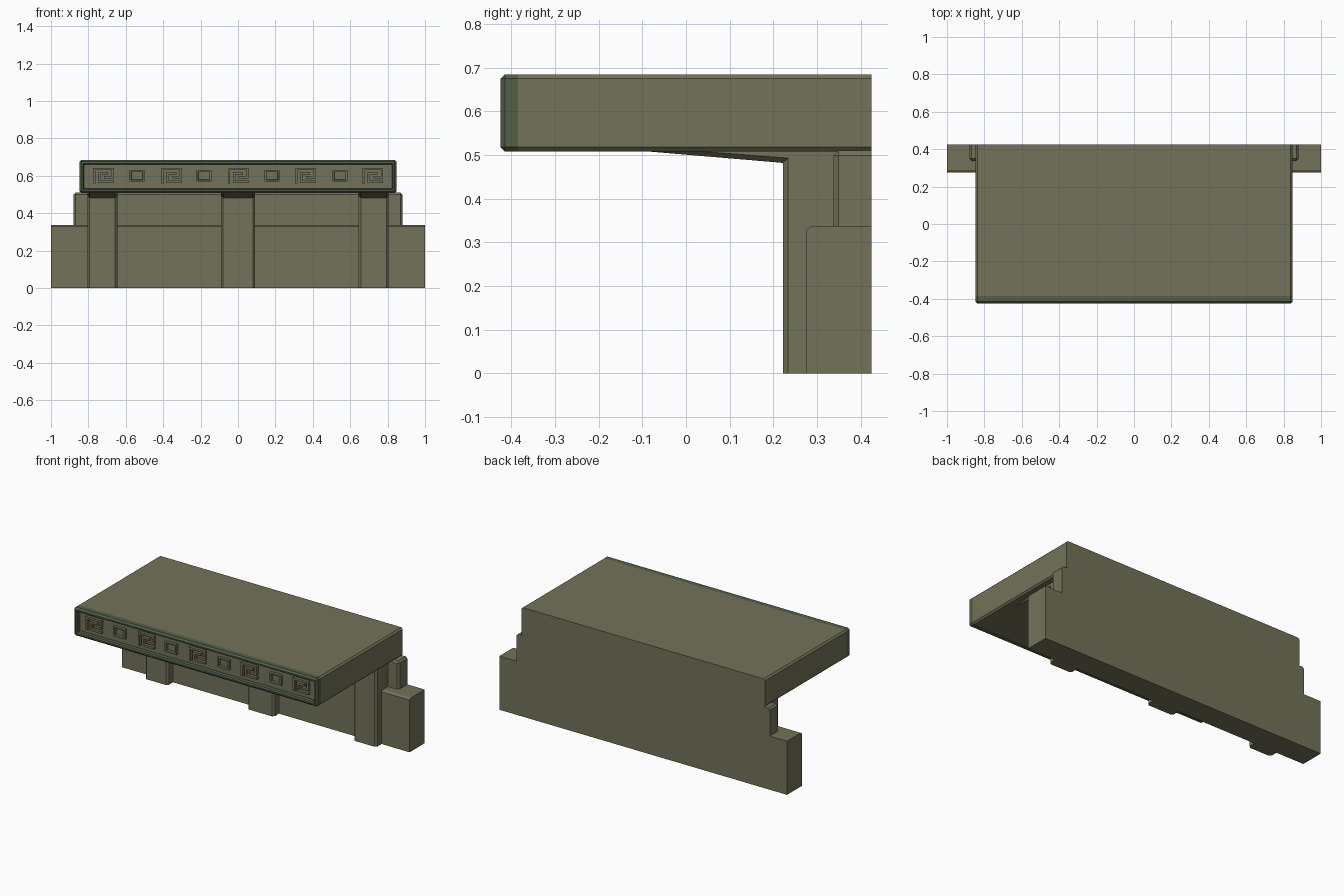
import bpy, bmesh
from mathutils import Vector

if "Cube" in bpy.data.objects:
    bpy.data.objects.remove(bpy.data.objects["Cube"])


def material(name, rgb):
    m = bpy.data.materials.new(name)
    m.diffuse_color = (*rgb, 1)
    m.use_nodes = True
    m.node_tree.nodes["Principled BSDF"].inputs["Base Color"].default_value = m.diffuse_color
    return m


OLIVE = material("olive_stone", (0.17, 0.17, 0.10))
GREEN = material("green_trim", (0.085, 0.115, 0.065))


def finish(bm, name, *mats):
    bmesh.ops.recalc_face_normals(bm, faces=bm.faces)
    me = bpy.data.meshes.new(name)
    bm.to_mesh(me)
    bm.free()
    for m in mats:
        me.materials.append(m)
    ob = bpy.data.objects.new(name, me)
    bpy.context.collection.objects.link(ob)
    return ob


def extrude(bm, pts, vec):
    """Close a planar outline and extrude it into a solid."""
    face = bm.faces.new([bm.verts.new(p) for p in pts])
    new = bmesh.ops.extrude_face_region(bm, geom=[face], use_keep_orig=True)["geom"]
    bmesh.ops.translate(bm, vec=vec, verts=[v for v in new if isinstance(v, bmesh.types.BMVert)])


def prism_x(x0, x1, profile):
    """Solid from a (y, z) side profile running along x."""
    bm = bmesh.new()
    extrude(bm, [(x0, y, z) for y, z in profile], (x1 - x0, 0, 0))
    return bm


def rect(y0, y1, z0, z1):
    return [(y0, z0), (y1, z0), (y1, z1), (y0, z1)]


def bevel(bm, width, test):
    """Chamfer the edges whose two end points pass the test."""
    edges = [e for e in bm.edges if test(e.verts[0].co, e.verts[1].co)]
    bmesh.ops.bevel(bm, geom=edges, offset=width, offset_type='OFFSET',
                    segments=1, profile=0.5, affect='EDGES')


def near(a, b):
    return abs(a - b) < 1e-4


# Lower back wall, only its top front edge chamfered
finish(prism_x(-1, 1, [(.425, 0), (.275, 0), (.275, .328), (.288, .337), (.425, .337)]),
       "lower_wall", OLIVE)

# Upper back wall
bm = prism_x(-.88, .88, rect(.338, .425, .33, .51))
bevel(bm, .011, lambda a, b: not (near(a.y, .425) and near(b.y, .425))
      and not (near(a.z, .33) and near(b.z, .33)))
finish(bm, "upper_wall", OLIVE)

# Pillars with tapered brackets under the slab
for label, x, half in (("left", -.725, .08), ("middle", 0, .092), ("right", .725, .08)):
    bm = prism_x(x - half, x + half,
                 [(.42, 0), (.222, 0), (.222, .482), (-.12, .511), (-.12, .52), (.42, .52)])
    bevel(bm, .012, lambda a, b: near(a.x, b.x) and
          max(a.y, b.y) < .23 and max(a.z, b.z) < .515)
    finish(bm, label + "_pillar", OLIVE)

# Roof slab
W, Z0, Z1, B = .847, .508, .685, .01
bm = prism_x(-W, W, rect(-.385, .425, Z0, Z1))
bevel(bm, B, lambda a, b: not near(a.y, b.y))
finish(bm, "roof_slab", OLIVE)

# Green fascia with a sunken front panel
bm = prism_x(-W, W, rect(-.425, -.385, Z0, Z1))
bevel(bm, B, lambda a, b: not (near(a.y, -.385) and near(b.y, -.385)))
bmesh.ops.recalc_face_normals(bm, faces=bm.faces)
front = [f for f in bm.faces if f.normal.y < -.99]
bmesh.ops.inset_region(bm, faces=front, thickness=.012)
bmesh.ops.inset_region(bm, faces=front, thickness=.008, depth=-.008)
bmesh.ops.translate(bm, vec=(0, 0, 0), verts=front[0].verts)
new = bmesh.ops.extrude_face_region(bm, geom=front)["geom"]
bmesh.ops.translate(bm, vec=(0, .025, 0), verts=[v for v in new if isinstance(v, bmesh.types.BMVert)])
bmesh.ops.delete(bm, geom=[f for f in front if f.is_valid], context='FACES')
for f in new:
    if isinstance(f, bmesh.types.BMFace):
        f.material_index = 1
finish(bm, "fascia", GREEN, OLIVE)

FLOOR, RAISED, ZC = -.388, -.41, .6


def stroke(path, w):
    """Mitred outline around a path of right-angled turns."""
    p = [Vector(q) for q in path]
    sides = ([], [])
    for i, c in enumerate(p):
        d0 = (c - p[i - 1]).normalized() if i else (p[1] - p[0]).normalized()
        d1 = (p[i + 1] - c).normalized() if i < len(p) - 1 else d0
        n = Vector((-d0.y, d0.x))
        if d0.dot(d1) < .5:
            n += Vector((-d1.y, d1.x))
        sides[0].append(c + n * w / 2)
        sides[1].append(c - n * w / 2)
    return sides[0] + sides[1][::-1]


# Raised meander ornaments
KEY = [
    [(-.048, -.042), (-.048, .036), (.05, .036), (.05, -.009), (.004, -.009)],
    [(.056, -.033), (-.021, -.033), (-.021, .013), (.026, .013)],
]
for i, x in enumerate((-.72, -.355, 0, .36, .72)):
    bm = bmesh.new()
    for path in KEY:
        extrude(bm, [(x + u, RAISED, ZC + v) for u, v in stroke(path, .013)],
                (0, FLOOR - RAISED, 0))
    finish(bm, f"meander_{i + 1}", OLIVE)

# Raised square ornaments with sunken centres
for i, x in enumerate((-.54, -.183, .183, .545)):
    bm = prism_x(x - .04, x + .04, rect(RAISED, FLOOR, ZC - .032, ZC + .03))
    bmesh.ops.recalc_face_normals(bm, faces=bm.faces)
    face = [f for f in bm.faces if f.normal.y < -.99]
    bmesh.ops.inset_region(bm, faces=face, thickness=.013)
    bmesh.ops.translate(bm, vec=(0, .001, 0), verts=face[0].verts)
    bmesh.ops.inset_region(bm, faces=face, thickness=.002, depth=-.015)
    finish(bm, f"square_{i + 1}", OLIVE)
